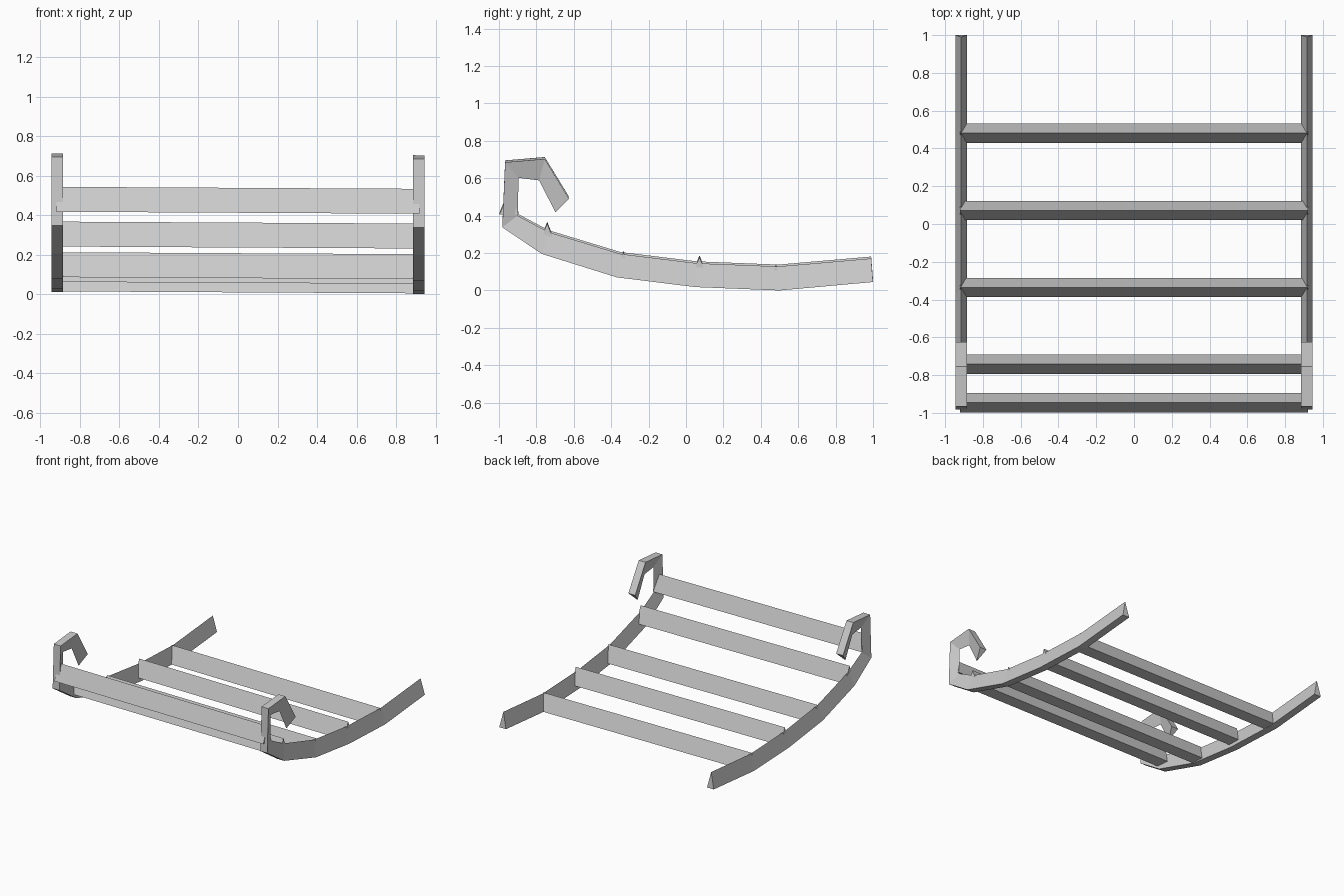
import bpy

if "Cube" in bpy.data.objects:
    bpy.data.objects.remove(bpy.data.objects["Cube"])


def tilt(x):
    # the frame leans very slightly: left side sits 0.01 higher
    return 0.005 * (1 - x / 0.915)


def loft(name, rings):
    """Skin a row of three-point rings into a closed triangular bar."""
    verts = [(x, y, z + tilt(x)) for ring in rings for x, y, z in ring]
    n = len(rings)
    faces = [(0, 1, 2), (3 * n - 1, 3 * n - 2, 3 * n - 3)]
    for i in range(n - 1):
        for j in range(3):
            k = (j + 1) % 3
            faces.append((3 * i + j, 3 * i + 3 + j, 3 * i + 3 + k, 3 * i + k))
    mesh = bpy.data.meshes.new(name)
    mesh.from_pydata(verts, [], faces)
    obj = bpy.data.objects.new(name, mesh)
    bpy.context.collection.objects.link(obj)
    # consistent outward normals
    import bmesh
    bm = bmesh.new()
    bm.from_mesh(mesh)
    bmesh.ops.recalc_face_normals(bm, faces=bm.faces)
    bm.to_mesh(mesh)
    bm.free()
    return obj


# runners: flat outer side and sharp inner ridge, as (y, z) pairs
outer = [(1.0, 0.045), (0.5, 0.0), (0.05, 0.018), (-0.37, 0.07), (-0.77, 0.195),
         (-0.982, 0.337), (-0.967, 0.685), (-0.755, 0.703), (-0.625, 0.49)]
ridge = [(0.99, 0.171), (0.495, 0.128), (0.06, 0.145), (-0.35, 0.195), (-0.735, 0.312),
         (-0.90, 0.40), (-0.895, 0.602), (-0.785, 0.588), (-0.698, 0.417)]
for side, sx in (("left", -1), ("right", 1)):
    cx = 0.915 * sx
    loft(side + "_runner",
         [[(cx - 0.03, *o), (cx + 0.03, *o), (cx, *r)] for o, r in zip(outer, ridge)])

# cross slats: triangular bars with the ridge on top, as (centre y, bottom z)
slats = [(-0.945, 0.407), (-0.742, 0.231), (-0.335, 0.076), (0.072, 0.052), (0.481, 0.004)]
for i, (y, z) in enumerate(slats):
    loft(f"slat_{i + 1}",
         [[(x, y - 0.052, z), (x, y + 0.05, z), (x, y, z + 0.126)] for x in (-0.92, 0.92)])
